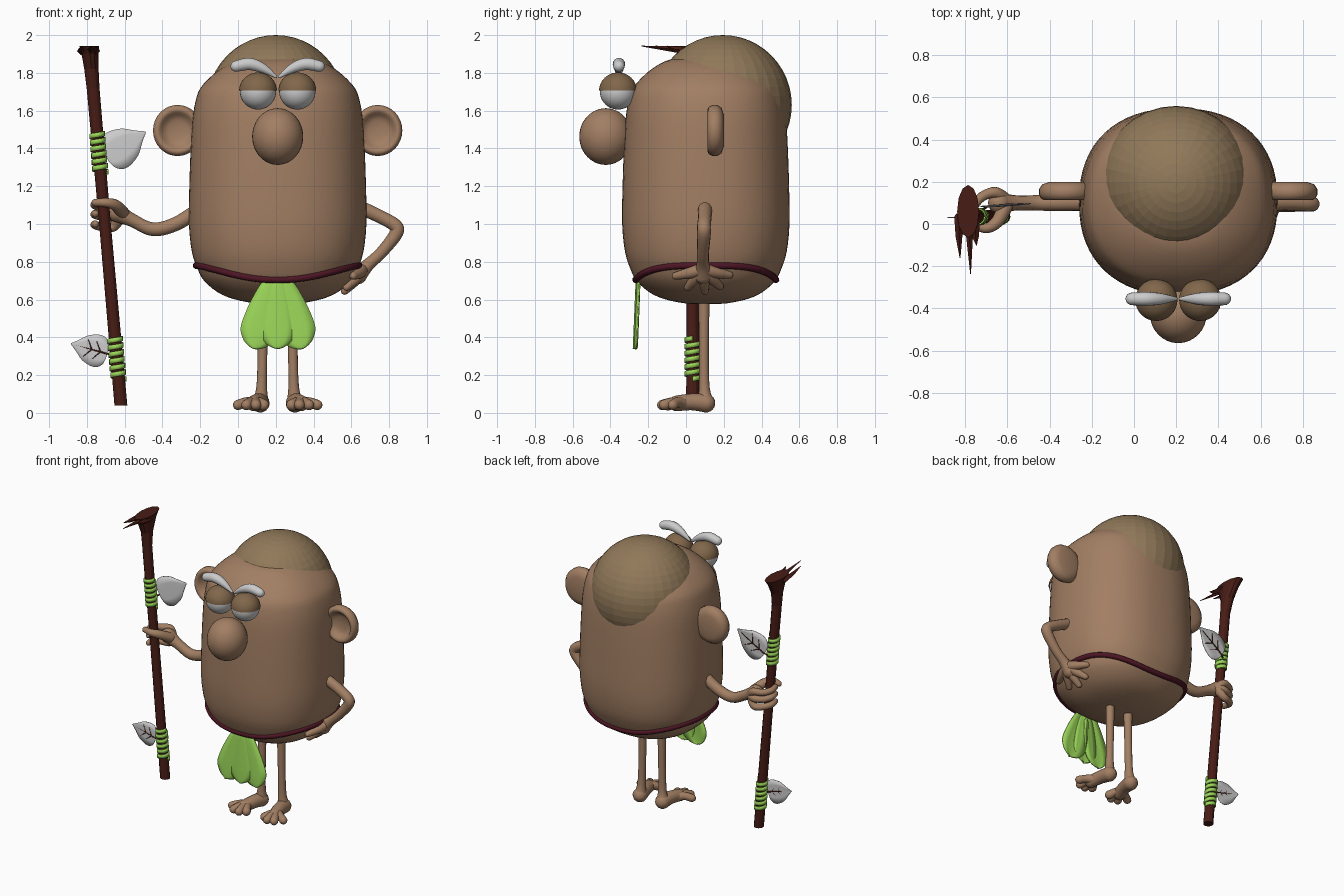
import bpy, bmesh
from math import sin, cos, pi, copysign, radians
from mathutils import Vector, Matrix

if "Cube" in bpy.data.objects:
    bpy.data.objects.remove(bpy.data.objects["Cube"])


def material(name, rgb):
    m = bpy.data.materials.new(name)
    m.diffuse_color = (*rgb, 1)
    m.use_nodes = True
    m.node_tree.nodes["Principled BSDF"].inputs["Base Color"].default_value = m.diffuse_color
    return m


SKIN = material("skin", (0.36, 0.21, 0.125))
SCALP = material("scalp", (0.28, 0.19, 0.10))
LID = material("lid", (0.22, 0.135, 0.07))
GREEN = material("green", (0.33, 0.68, 0.1))
WOOD = material("wood", (0.065, 0.012, 0.008))
BELT = material("belt", (0.075, 0.008, 0.018))
MID = 0.21  # x of the figure's mirror plane


def finish(name, bm, mat=None, angle=40):
    bmesh.ops.recalc_face_normals(bm, faces=bm.faces[:])
    me = bpy.data.meshes.new(name)
    bm.to_mesh(me)
    bm.free()
    if angle:
        for p in me.polygons:
            p.use_smooth = True
        me.set_sharp_from_angle(angle=radians(angle))
    if mat:
        me.materials.append(mat)
    ob = bpy.data.objects.new(name, me)
    bpy.context.collection.objects.link(ob)
    return ob


def spline(pts, n=5):
    """Catmull-Rom curve through points of any dimension."""
    p = [Vector(q) for q in pts]
    p = [p[0]] + p + [p[-1]]
    out = []
    for a, b, c, d in zip(p, p[1:], p[2:], p[3:]):
        for k in range(n):
            t = k / n
            out.append(0.5 * (2 * b + (c - a) * t + (2 * a - 5 * b + 4 * c - d) * t**2
                              + (3 * b - a - 3 * c + d) * t**3))
    return out + [p[-1]]


def skin_rings(bm, rings):
    vs = [[bm.verts.new(v) for v in r] for r in rings]
    n = len(vs[0])
    for a, b in zip(vs, vs[1:]):
        for i in range(n):
            bm.faces.new((a[i], a[(i + 1) % n], b[(i + 1) % n], b[i]))
    bm.faces.new(vs[0])
    bm.faces.new(vs[-1])


def tubes(name, strands, mat=None, sides=14, n=5):
    """Round-ended tapering tubes through (x, y, z, radius) points."""
    bm = bmesh.new()
    for s in strands:
        c = spline(s, n)
        pos, rad = [v.to_3d() for v in c], [v[3] for v in c]
        d0, d1 = (pos[1] - pos[0]).normalized(), (pos[-1] - pos[-2]).normalized()
        caps = [pi / 2 * k / 4 for k in (3.8, 3, 2, 1)]
        path = [(pos[0] - d0 * rad[0] * sin(a), rad[0] * cos(a)) for a in caps]
        path += list(zip(pos, rad))
        path += [(pos[-1] + d1 * rad[-1] * sin(a), rad[-1] * cos(a)) for a in caps[::-1]]
        q, d, rings = d0.to_track_quat('Z', 'Y'), d0, []
        for i, (p, r) in enumerate(path):
            nd = (path[min(i + 1, len(path) - 1)][0] - path[max(i - 1, 0)][0]).normalized()
            q, d = d.rotation_difference(nd) @ q, nd
            rings.append([p + q @ Vector((r * cos(2 * pi * k / sides), r * sin(2 * pi * k / sides), 0))
                          for k in range(sides)])
        skin_rings(bm, rings)
    return finish(name, bm, mat, 60)


def oval(t, power):
    f = lambda v: copysign(abs(v) ** (2 / power), v)
    return f(cos(t)), f(sin(t))


def loft(name, rings, mat=None, n=32, power=2, mtx=Matrix(), angle=40):
    """Stack of ovals given as (cx, cy, z, rx, ry)."""
    bm = bmesh.new()
    ts = [oval(2 * pi * k / n, power) for k in range(n)]
    skin_rings(bm, [[mtx @ Vector((cx + rx * u, cy + ry * v, z)) for u, v in ts]
                    for cx, cy, z, rx, ry in rings])
    return finish(name, bm, mat, angle)


def ball(name, loc, size, mat=None, seg=32, angle=40):
    bm = bmesh.new()
    bmesh.ops.create_uvsphere(bm, u_segments=seg, v_segments=seg * 3 // 4, radius=1,
                              matrix=Matrix.Translation(loc) @ Matrix.Diagonal((*size, 1)))
    return finish(name, bm, mat, angle)


def blade(name, base, tip, profile, mat=None, ridge=0.01, thick=0.006):
    """Thin upright leaf with a raised midrib; profile = (along, half width)."""
    base, axis = Vector(base), Vector(tip) - Vector(base)
    side = axis.cross(Vector((0, 1, 0)))
    bm = bmesh.new()
    rows = [[bm.verts.new(base + axis * u + side * w * k + Vector((0, -ridge * (1 - abs(k)), 0)))
             for k in (-1, -0.5, 0, 0.5, 1)] for u, w in spline(profile, 4)]
    for a, b in zip(rows, rows[1:]):
        for i in range(4):
            bm.faces.new((a[i], a[i + 1], b[i + 1], b[i]))
    ob = finish(name, bm, mat)
    ob.modifiers.new("thickness", 'SOLIDIFY').thickness = thick
    return ob


def flip(strand):
    return [(2 * MID - x, *rest) for x, *rest in strand]


# Body: rounded, slightly square barrel
CY, RX, RY = 0.105, 0.47, 0.443
BODY = spline([(0.575, 0.02), (0.58, 0.25), (0.603, 0.5), (0.64, 0.68), (0.7, 0.83), (0.76, 0.9),
               (0.85, 0.965), (1.0, 1.0), (1.2, 0.995), (1.4, 0.98), (1.55, 0.96), (1.65, 0.925),
               (1.72, 0.87), (1.79, 0.73), (1.84, 0.58), (1.87, 0.43), (1.885, 0.2), (1.887, 0.02)], 3)
loft("body", [(MID, CY, z, RX * s, RY * s) for z, s in BODY], SKIN, 64, 2.3)

# Faceted scalp dome
ball("scalp", (0.2, 0.195, 1.63), (0.365, 0.365, 0.37), SCALP, 32, 0)

# Belt hugging the body, dipping at front and back
belt = []
for k in range(49):
    t = 2 * pi * k / 48
    z = 0.78 - 0.075 * abs(sin(t)) ** 3
    s = min(BODY[:30], key=lambda v: abs(v[0] - z))
    i = next(j for j, v in enumerate(BODY) if v[0] > z)
    (z0, s0), (z1, s1) = BODY[i - 1], BODY[i]
    s = s0 + (s1 - s0) * (z - z0) / (z1 - z0)
    u, v = oval(t, 2.3)
    belt.append((MID + RX * s * u, CY + RY * s * v, z, 0.018))
tubes("belt", [belt], BELT, 10, 2)

# Face
ball("nose", (MID, -0.425, 1.463), (0.135, 0.14, 0.15), SKIN)
brow = [(-0.01, -0.355, 1.835, 0.03), (0.06, -0.355, 1.847, 0.033),
        (0.13, -0.355, 1.825, 0.026), (0.2, -0.355, 1.78, 0.008)]
ear_profile = [(-0.2, 0.01), (-0.2, 0.08), (-0.188, 0.115), (-0.165, 0.13), (-0.14, 0.13),
               (-0.12, 0.12), (-0.115, 0.108), (-0.122, 0.092), (-0.145, 0.08), (-0.158, 0.05), (-0.16, 0.01)]
turn = Matrix.Rotation(radians(90), 4, 'X')
for side, sgn in (("left", -1), ("right", 1)):
    x = MID + sgn * 0.104
    ball("eye_" + side, (x, -0.36, 1.702), (0.096, 0.096, 0.096))
    arc = [pi / 2 * k / 12 for k in range(12)] + [pi / 2 * 0.99]
    loft("eyelid_" + side, [(x, -0.36, 1.706 + 0.096 * sin(a), 0.1 * cos(a), 0.1 * cos(a))
                            for a in arc], LID)
    tubes("eyebrow_" + side, [brow if sgn < 0 else flip(brow)])
    loft("ear_" + side, [(MID + sgn * 0.53, 1.495, z, r, r * 1.04) for z, r in ear_profile],
         SKIN, 32, 2, turn, 60)

# Legs with four-toed feet
leg = [[(0.133, 0.095, 0.64, 0.031), (0.13, 0.095, 0.35, 0.026), (0.125, 0.097, 0.13, 0.029),
        (0.118, 0.105, 0.052, 0.05)],
       [(0.118, 0.105, 0.052, 0.05), (0.105, 0.03, 0.058, 0.045), (0.085, -0.05, 0.05, 0.042)]]
for tx, ty, r in ((0.0, -0.07, 0.027), (0.045, -0.115, 0.028), (0.095, -0.125, 0.028), (0.135, -0.095, 0.03)):
    leg.append([(0.09, -0.01, 0.05, 0.035), ((tx + 0.09) / 2, ty / 2 - 0.01, 0.055, 0.028),
                (tx, ty, 0.042, r)])
tubes("leg_left", leg, SKIN)
tubes("leg_right", [flip(s) for s in leg], SKIN)

# Arm holding the staff: thumb in front, fingers behind
hold = [[(-0.2, 0.1, 1.08, 0.04), (-0.33, 0.1, 1.0, 0.038), (-0.45, 0.1, 0.972, 0.037),
         (-0.56, 0.1, 1.02, 0.036), (-0.64, 0.1, 1.06, 0.052)],
        [(-0.61, 0.08, 1.06, 0.035), (-0.65, 0.01, 1.1, 0.03), (-0.7, -0.02, 1.113, 0.024),
         (-0.755, -0.005, 1.113, 0.02)]]
for z in (1.09, 1.04, 0.985):
    hold.append([(-0.62, 0.12, 1.05, 0.035), (-0.66, 0.15, z, 0.026), (-0.72, 0.13, z, 0.023),
                 (-0.758, 0.085, z + 0.01, 0.022), (-0.755, 0.035, z + 0.015, 0.019)])
tubes("arm_holding", hold, SKIN)

# Arm resting on the hip
hip = [[(0.63, 0.1, 1.095, 0.038), (0.75, 0.1, 1.04, 0.036), (0.835, 0.095, 0.99, 0.036),
        (0.835, 0.095, 0.945, 0.036), (0.76, 0.09, 0.85, 0.032), (0.69, 0.09, 0.785, 0.034),
        (0.635, 0.09, 0.73, 0.05)]]
for y, z, x in ((-0.055, 0.725, 0.61), (0.01, 0.665, 0.575), (0.1, 0.645, 0.565),
                (0.18, 0.67, 0.575), (0.23, 0.73, 0.605)):
    hip.append([(0.66, 0.09, 0.76, 0.035), ((x + 0.65) / 2 + 0.01, (y + 0.09) / 2, (z + 0.755) / 2, 0.03),
                (x, y, z, 0.02)])
tubes("arm_on_hip", hip, SKIN)

# Apron of three petals
petal = [(0, 0.05), (0.06, 0.14), (0.25, 0.2), (0.5, 0.25), (0.75, 0.265), (0.9, 0.19), (0.97, 0.1), (1, 0.02)]
for name, bx, tx, y in (("left", 0.18, 0.085, 0.006), ("right", 0.24, 0.34, 0.006), ("middle", MID, MID, 0)):
    blade("petal_" + name, (bx, -0.255 + y, 0.695), (tx, -0.27 + y, 0.338), petal, GREEN, 0.012, 0.008)

# Staff with a splintered, flared top
FOOT, HEAD = Vector((-0.62, 0.035, 0.04)), Vector((-0.787, 0.035, 1.945))
on_staff = lambda z: FOOT.lerp(HEAD, (z - FOOT.z) / (HEAD.z - FOOT.z))
loft("staff", [(on_staff(z).x, y, z, rx, ry) for z, y, rx, ry in (
    (0.04, 0.035, 0.034, 0.034), (1.0, 0.035, 0.031, 0.031), (1.72, 0.035, 0.034, 0.034),
    (1.82, 0.045, 0.038, 0.05), (1.9, 0.055, 0.045, 0.09), (1.942, 0.06, 0.052, 0.125))], WOOD, 12, angle=0)
tubes("splinters", [[(x, 0.03, 1.915, 0.022), (x, -0.06, 1.925, 0.016), (x + 0.005, y, 1.942, 0.002)]
                    for x, y in ((-0.83, -0.16), (-0.78, -0.235), (-0.752, -0.1))], WOOD, 4, 1)

# Spiral bindings
for name, low, high in (("lower", 0.18, 0.395), ("upper", 1.275, 1.48)):
    bm = bmesh.new()
    pairs = []
    for k in range(6 * 16 + 1):
        t = 2 * pi * k / 16
        c = on_staff(low + (high - low) * k / 96)
        c += Vector((0.042 * cos(t), 0.042 * sin(t), 0))
        pairs.append([bm.verts.new(c + Vector((0, 0, h))) for h in (-0.013, 0.013)])
    for a, b in zip(pairs, pairs[1:]):
        bm.faces.new((a[0], b[0], b[1], a[1]))
    finish("binding_" + name, bm, GREEN).modifiers.new("thickness", 'SOLIDIFY').thickness = 0.008

# Heart-shaped leaves with dark veins
heart = [(-0.04, 0.12), (0, 0.3), (0.12, 0.42), (0.27, 0.45), (0.45, 0.41), (0.62, 0.33), (0.8, 0.17), (1, 0.01)]
for name, base, tip, stem in (("upper", (-0.69, 0.085, 1.36), (-0.49, 0.1, 1.487), (-0.735, 0.05, 1.33)),
                              ("lower", (-0.7, 0.03, 0.315), (-0.885, 0.03, 0.367), (-0.645, 0.03, 0.30))):
    blade("leaf_" + name, base, tip, heart, None, 0.002, 0.004)
    b, a = Vector(base), Vector(tip) - Vector(base)
    s = a.cross(Vector((0, 1, 0)))
    veins = [[(*stem, 0.006), (*b, 0.005), (*(b + a * 0.85), 0.002)]]
    veins += [[(*(b + a * u), 0.004), (*(b + a * (u + 0.17) + s * k), 0.002)]
              for u in (0.15, 0.4) for k in (-0.24, 0.24)]
    tubes("veins_" + name, veins, WOOD, 6, 2)
